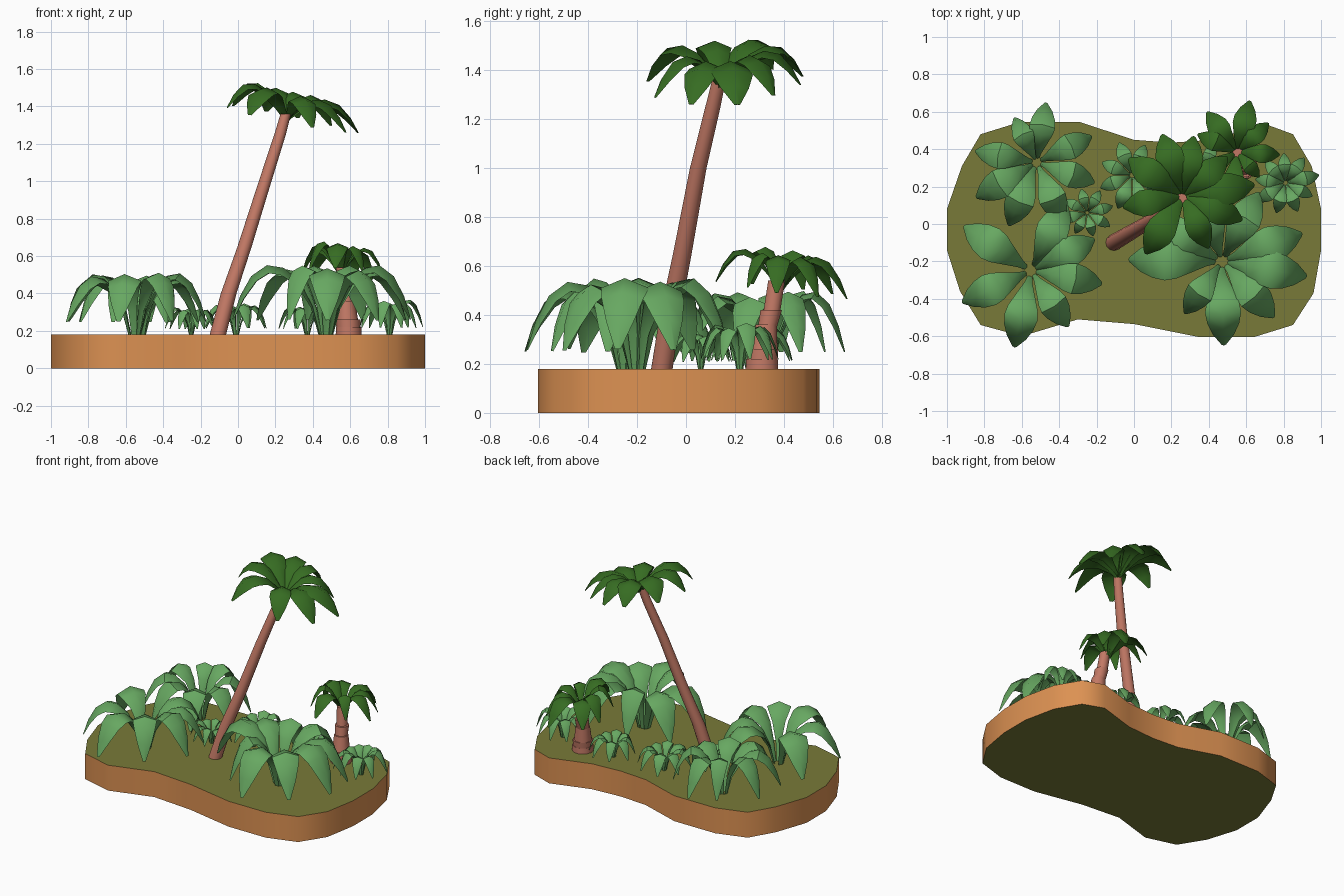
import bpy, bmesh, math, random
from mathutils import Vector

if "Cube" in bpy.data.objects:
    bpy.data.objects.remove(bpy.data.objects["Cube"])

random.seed(4)


def mat(name, rgb):
    m = bpy.data.materials.new(name)
    m.diffuse_color = (*rgb, 1)
    m.use_nodes = True
    m.node_tree.nodes["Principled BSDF"].inputs["Base Color"].default_value = m.diffuse_color
    return m


EARTH = mat("orange earth", (0.72, 0.285, 0.085))
GRASS = mat("olive grass", (0.19, 0.195, 0.04))
BARK = mat("brown bark", (0.54, 0.19, 0.13))
LIGHT = mat("light green leaf", (0.136, 0.39, 0.12))
DARK = mat("dark green leaf", (0.037, 0.15, 0.016))


def finish(bm, name, *mats):
    bmesh.ops.recalc_face_normals(bm, faces=bm.faces[:])
    me = bpy.data.meshes.new(name)
    bm.to_mesh(me)
    bm.free()
    for m in mats:
        me.materials.append(m)
    ob = bpy.data.objects.new(name, me)
    bpy.context.collection.objects.link(ob)
    bpy.ops.object.select_all(action='DESELECT')
    bpy.context.view_layer.objects.active = ob
    ob.select_set(True)
    bpy.ops.object.shade_smooth_by_angle(angle=math.radians(46))
    return ob


def skin(bm, rings):
    """Join rings of points into a closed tube."""
    vs = [[bm.verts.new(p) for p in r] for r in rings]
    n = len(vs[0])
    for a, b in zip(vs, vs[1:]):
        for i in range(n):
            j = (i + 1) % n
            bm.faces.new((a[i], a[j], b[j], b[i]))
    bm.faces.new(vs[0][::-1])
    bm.faces.new(vs[-1])


# island slab: earth sides, olive top and bottom
outline = [(-1, .08), (-.92, .31), (-.82, .48), (-.61, .545), (-.29, .545), (0, .45),
           (.2, .435), (.42, .45), (.7, .535), (.85, .48), (.95, .31), (1, .08),
           (1, -.14), (.96, -.37), (.85, -.54), (.64, -.605), (.35, -.605), (0, -.535),
           (-.3, -.51), (-.6, -.6), (-.82, -.54), (-.93, -.36), (-1, -.14)]
bm = bmesh.new()
skin(bm, [[(x, y, z) for x, y in outline] for z in (0, .18)])
island = finish(bm, "island", EARTH, GRASS)
for p in island.data.polygons:
    p.material_index = int(abs(p.normal.z) > .9)


# trunks: rings of (x, y, z, radius)
def trunk(name, stations, sides, group=None):
    bm = bmesh.new()
    rings = [[(x + r * math.cos(2 * math.pi * i / sides),
               y + r * math.sin(2 * math.pi * i / sides), z) for i in range(sides)]
             for x, y, z, r in stations]
    step = group or len(rings)
    for k in range(0, len(rings), step):
        skin(bm, rings[k:k + step])
    finish(bm, name, BARK)


trunk("tall_palm_trunk", [(-.11, -.1, .17, .044), (-.05, -.065, .4, .042), (.035, -.015, .65, .038),
                          (.145, .05, 1.0, .034), (.225, .11, 1.25, .031), (.255, .135, 1.36, .028)], 12)
# short trunk is a stack of overlapping collars
trunk("short_palm_trunk", [(.592, .31, .17, .07), (.592, .31, .22, .068),
                           (.59, .312, .215, .064), (.588, .315, .26, .066),
                           (.585, .318, .25, .058), (.58, .328, .36, .046),
                           (.578, .33, .34, .04), (.572, .348, .42, .046),
                           (.57, .35, .41, .036), (.56, .37, .54, .036)], 10, 2)

# frond profiles: (distance, height, width) as fractions
BUSH = [(.06, -.03, .14), (.14, .4, .25), (.27, .76, .55), (.45, .96, .9), (.63, 1, 1),
        (.8, .84, .88), (.92, .55, .58), (1, .22, .12)]
PALM = [(0, 0, .2), (.15, .42, .42), (.33, .83, .75), (.53, 1, 1), (.73, .9, 1),
        (.89, .5, .68), (1, .02, .14)]


def frond(bm, root, tip, profile, height, tilt):
    d = Vector((tip[0] - root.x, tip[1] - root.y, 0))
    out = d.normalized()
    side = Vector((-out.y, out.x, 0))
    half = d.length * .215
    path = []
    for t, h, w in profile:
        p = root + d * t
        p.z += height * h - (tilt[0] * d.x + tilt[1] * d.y) * t
        path.append(p)
    rings = []
    for i, (t, h, w) in enumerate(profile):
        tan = (path[min(i + 1, len(path) - 1)] - path[max(i - 1, 0)]).normalized()
        up = tan.cross(side)
        k = w * half
        p = path[i]
        # ridge, edge, underside, edge
        rings.append([p, p + side * k - up * k * .42,
                      p - up * k * .22, p - side * k - up * k * .42])
    skin(bm, rings)


def plant(name, root, tips, profile, height, material, tilt=(0, 0)):
    bm = bmesh.new()
    for tip in tips:
        frond(bm, Vector(root), tip, profile, height * random.uniform(.92, 1.04), tilt)
    finish(bm, name, material)


def star(x, y, r, n, turn):
    """Evenly spread frond tips with small length changes."""
    return [(x + r * s * math.cos(a), y + r * s * math.sin(a))
            for a, s in ((turn + 2 * math.pi * i / n, random.uniform(.88, 1.03)) for i in range(n))]


# palm crowns
plant("tall_palm_crown", (.262, .15, 1.33),
      [(.15, .48), (.32, .47), (.5, .36), (.645, .21), (.58, .02), (.4, -.13),
       (.06, -.16), (-.06, .09), (-.03, .35)], PALM, .155, DARK, (.2, -.06))
plant("short_palm_crown", (.55, .385, .5),
      [(.39, .6), (.62, .66), (.72, .54), (.78, .37), (.67, .25), (.52, .12),
       (.38, .27), (.34, .48)], PALM, .16, DARK, (.06, .12))

# large bushes
plant("back_left_bush", (-.52, .33, .18),
      [(-.47, .65), (-.225, .47), (-.21, .22), (-.38, .01), (-.67, -.01), (-.845, .14),
       (-.85, .39), (-.64, .57)], BUSH, .31, LIGHT)
plant("front_left_bush", (-.55, -.25, .18),
      [(-.21, -.08), (-.17, -.32), (-.35, -.55), (-.64, -.66), (-.92, -.42),
       (-.91, -.01), (-.36, .11)], BUSH, .33, LIGHT)
plant("front_right_bush", (.47, -.2, .18),
      [(-.03, -.19), (.27, -.48), (.48, -.65), (.75, -.5), (.925, -.28), (.9, -.05),
       (.67, .17), (.37, .14), (.1, .03)], BUSH, .36, LIGHT)

# small bushes
for name, x, y, r, h, n in (("tiny_bush", -.25, .06, .145, .14, 8),
                            ("middle_bush", -.01, .26, .19, .165, 8),
                            ("back_bush", .37, .28, .16, .15, 8),
                            ("right_bush", .81, .22, .18, .18, 9)):
    plant(name, (x, y, .18), star(x, y, r, n, random.uniform(0, .6)), BUSH, h, LIGHT)
